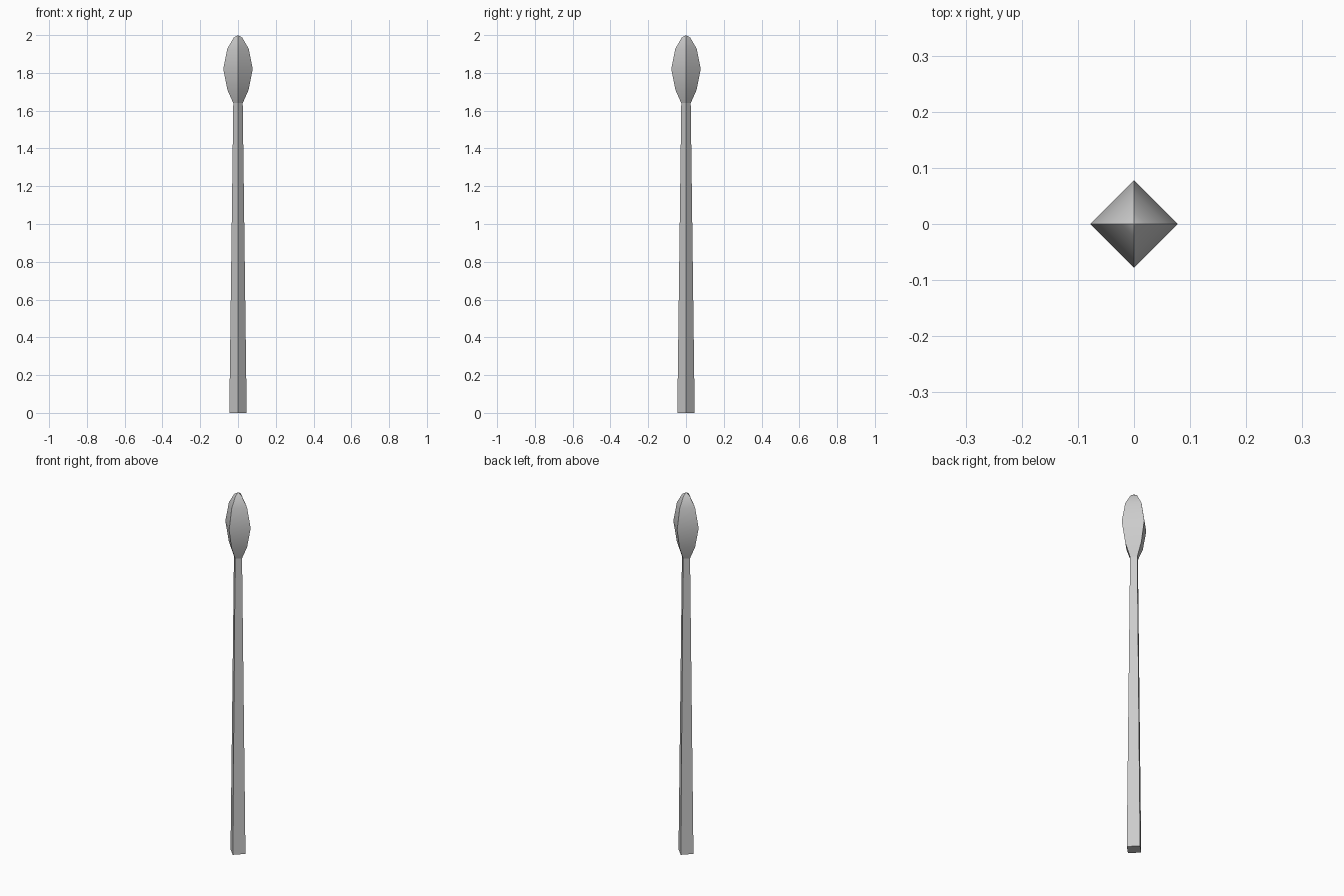
import bpy, bmesh, math

if "Cube" in bpy.data.objects:
    bpy.data.objects.remove(bpy.data.objects["Cube"])

def lathe4(name, profile, smooth=False):
    """Four-sided turned part from (radius, height) points, corners on the axes."""
    bm = bmesh.new()
    rings = []
    for r, z in profile:
        if r == 0:
            rings.append([bm.verts.new((0, 0, z))] * 4)
        else:
            rings.append([bm.verts.new((r * math.cos(i * math.pi / 2),
                                        r * math.sin(i * math.pi / 2), z)) for i in range(4)])
    for a, b in zip(rings, rings[1:]):
        for i in range(4):
            j = (i + 1) % 4
            loop = list(dict.fromkeys((a[i], a[j], b[j], b[i])))
            bm.faces.new(loop)
    if profile[0][0] > 0 and not smooth:
        bm.faces.new(rings[0][::-1])
    bm.normal_update()
    mesh = bpy.data.meshes.new(name)
    bm.to_mesh(mesh)
    bm.free()
    obj = bpy.data.objects.new(name, mesh)
    bpy.context.collection.objects.link(obj)
    if smooth:
        bpy.ops.object.select_all(action='DESELECT')
        obj.select_set(True)
        bpy.context.view_layer.objects.active = obj
        bpy.ops.object.shade_smooth_by_angle(angle=math.radians(45))
    return obj

# Tapered square shaft
lathe4("shaft", [(0.046, 0), (0.025, 1.64)])

# Bud-shaped head, smooth lengthwise with four sharp ridges
lathe4("head", [(0.025, 1.64), (0.056, 1.71), (0.078, 1.82),
                (0.056, 1.93), (0.022, 1.987), (0, 2.0)], smooth=True)
